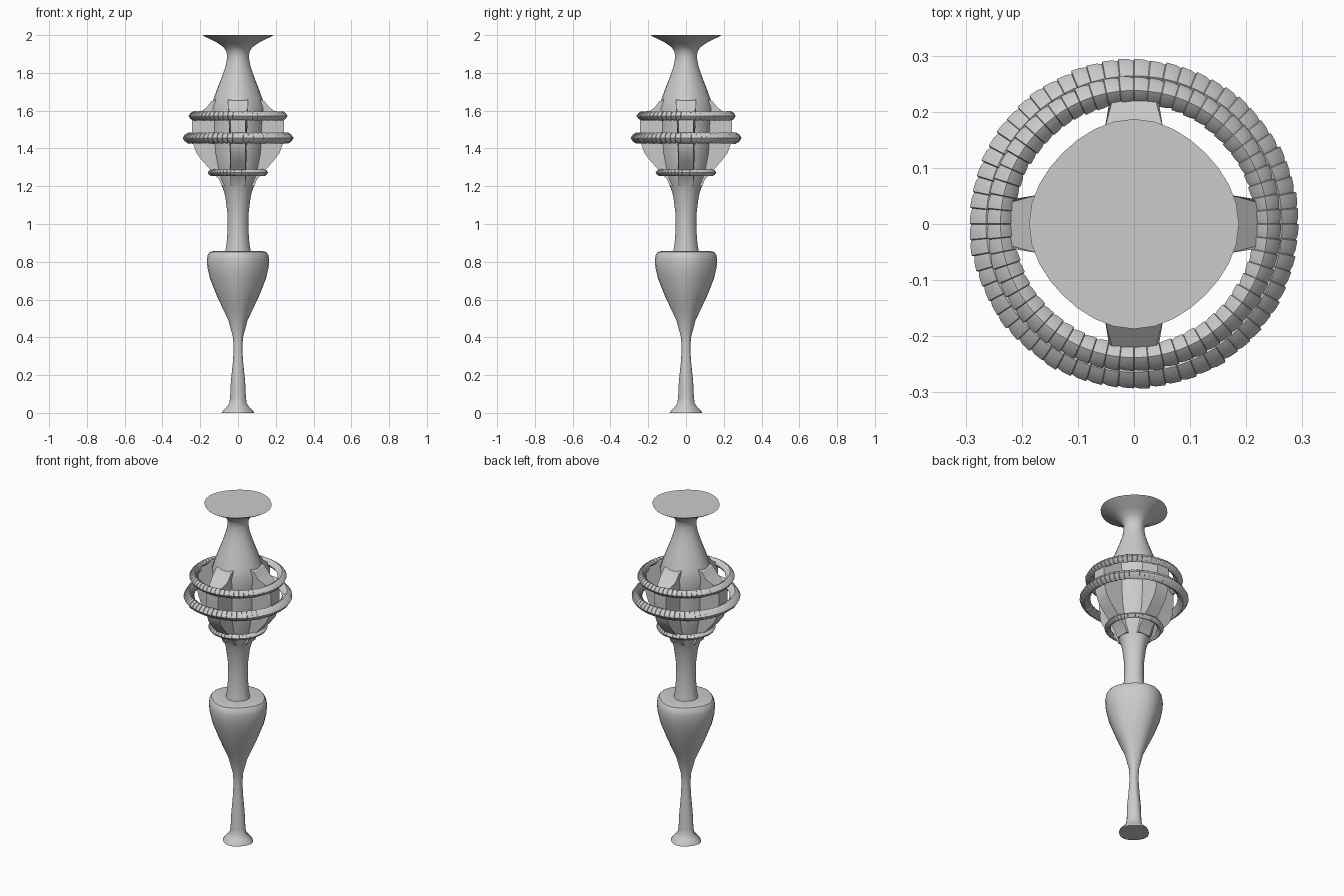
import bpy, bmesh, random
from math import sin, cos, pi

random.seed(4)
cube = bpy.data.objects.get("Cube")
if cube:
    bpy.data.objects.remove(cube)

grey = bpy.data.materials.new("plain_grey")
grey.use_nodes = True
COLOUR = (0.6, 0.6, 0.6, 1)
grey.diffuse_color = COLOUR
grey.node_tree.nodes["Principled BSDF"].inputs["Base Color"].default_value = COLOUR


def finish(name, bm, angle):
    bmesh.ops.recalc_face_normals(bm, faces=bm.faces)
    mesh = bpy.data.meshes.new(name)
    bm.to_mesh(mesh)
    bm.free()
    mesh.materials.append(grey)
    ob = bpy.data.objects.new(name, mesh)
    bpy.context.collection.objects.link(ob)
    bpy.ops.object.select_all(action="DESELECT")
    ob.select_set(True)
    bpy.context.view_layer.objects.active = ob
    bpy.ops.object.shade_smooth_by_angle(angle=angle)
    return ob


def loft(bm, loops, closed=False):
    n = len(loops[0])
    pairs = list(zip(loops, loops[1:]))
    if closed:
        pairs.append((loops[-1], loops[0]))
    for a, b in pairs:
        for i in range(n):
            j = (i + 1) % n
            bm.faces.new((a[i], a[j], b[j], b[i]))


def turned_part(name, profile, sides=32, lobe=0.03):
    """Turned solid with four soft lobes and a twist in the thin stem."""
    bm = bmesh.new()
    loops = []
    for r, z in profile:
        twist = pi / 2 * min(1, max(0, (0.6 - z) / 0.5))
        loop = []
        for i in range(sides):
            a = 2 * pi * i / sides
            rr = r * (1 - lobe + lobe * cos(4 * a))
            loop.append(bm.verts.new((rr * cos(a + twist), rr * sin(a + twist), z)))
        loops.append(loop)
    loft(bm, loops)
    bm.faces.new(loops[0])
    bm.faces.new(loops[-1])
    return finish(name, bm, 0.7)


def beaded_ring(name, radius, tube, z, beads):
    """Hoop of short overlapping beads, each flared at one end."""
    bm = bmesh.new()
    loops = []
    for k in range(beads):
        size = tube * random.uniform(0.95, 1.04)
        for t, s in ((0.02, 0.88), (0.35, 0.97), (0.96, 1.0)):
            a = 2 * pi * (k + t) / beads
            loop = []
            for i in range(8):
                b = pi * i / 4
                rr = size * s * (0.87 if i % 2 else 1)
                d = radius + rr * cos(b)
                loop.append(bm.verts.new((d * cos(a), d * sin(a), z + rr * sin(b))))
            loops.append(loop)
    loft(bm, loops, closed=True)
    return finish(name, bm, 0.6)


# Foot, twisted stem and bulb
turned_part("stem_and_bulb", [
    (0.085, 0), (0.082, 0.008), (0.062, 0.028), (0.046, 0.05), (0.042, 0.08),
    (0.038, 0.17), (0.029, 0.26), (0.024, 0.34), (0.028, 0.4), (0.052, 0.49),
    (0.08, 0.55), (0.108, 0.61), (0.148, 0.71), (0.162, 0.77), (0.165, 0.81),
    (0.161, 0.835), (0.15, 0.852), (0.13, 0.856), (0.068, 0.856)])

# Neck, core behind the fins, upper cone and flared cap
turned_part("upper_column", [
    (0.068, 0.85), (0.06, 0.9), (0.055, 0.97), (0.055, 1.05), (0.068, 1.15),
    (0.08, 1.19), (0.1, 1.24), (0.115, 1.3), (0.13, 1.38), (0.136, 1.47),
    (0.138, 1.55), (0.146, 1.61), (0.13, 1.66), (0.112, 1.71), (0.085, 1.78),
    (0.065, 1.84), (0.058, 1.88), (0.06, 1.91), (0.075, 1.935),
    (0.115, 1.963), (0.175, 1.992), (0.187, 2.0)], lobe=0.02)

# Four fins carrying the hoops
FIN = [(0.06, 1.2), (0.085, 1.2), (0.1, 1.235), (0.14, 1.28), (0.185, 1.33), (0.22, 1.375),
       (0.236, 1.42), (0.245, 1.48), (0.243, 1.55), (0.215, 1.585),
       (0.17, 1.613), (0.14, 1.65), (0.06, 1.68)]
for side, turn in (("left", 0), ("back", 1), ("right", 2), ("front", 3)):
    bm = bmesh.new()
    c, s = cos(turn * pi / 2), sin(turn * pi / 2)
    flanks = []
    for sign in (-1, 1):
        loop = []
        for r, z in FIN:
            w = sign * (0.04 if z < 1.6 else 0.052)
            loop.append(bm.verts.new((r * c - w * s, r * s + w * c, z)))
        flanks.append(loop)
        bm.faces.new(loop)
    loft(bm, flanks)
    finish(side + "_fin", bm, 0.5)

# Three beaded hoops
beaded_ring("upper_hoop", 0.238, 0.025, 1.572, 60)
beaded_ring("middle_hoop", 0.264, 0.03, 1.455, 64)
beaded_ring("lower_hoop", 0.142, 0.018, 1.272, 48)
